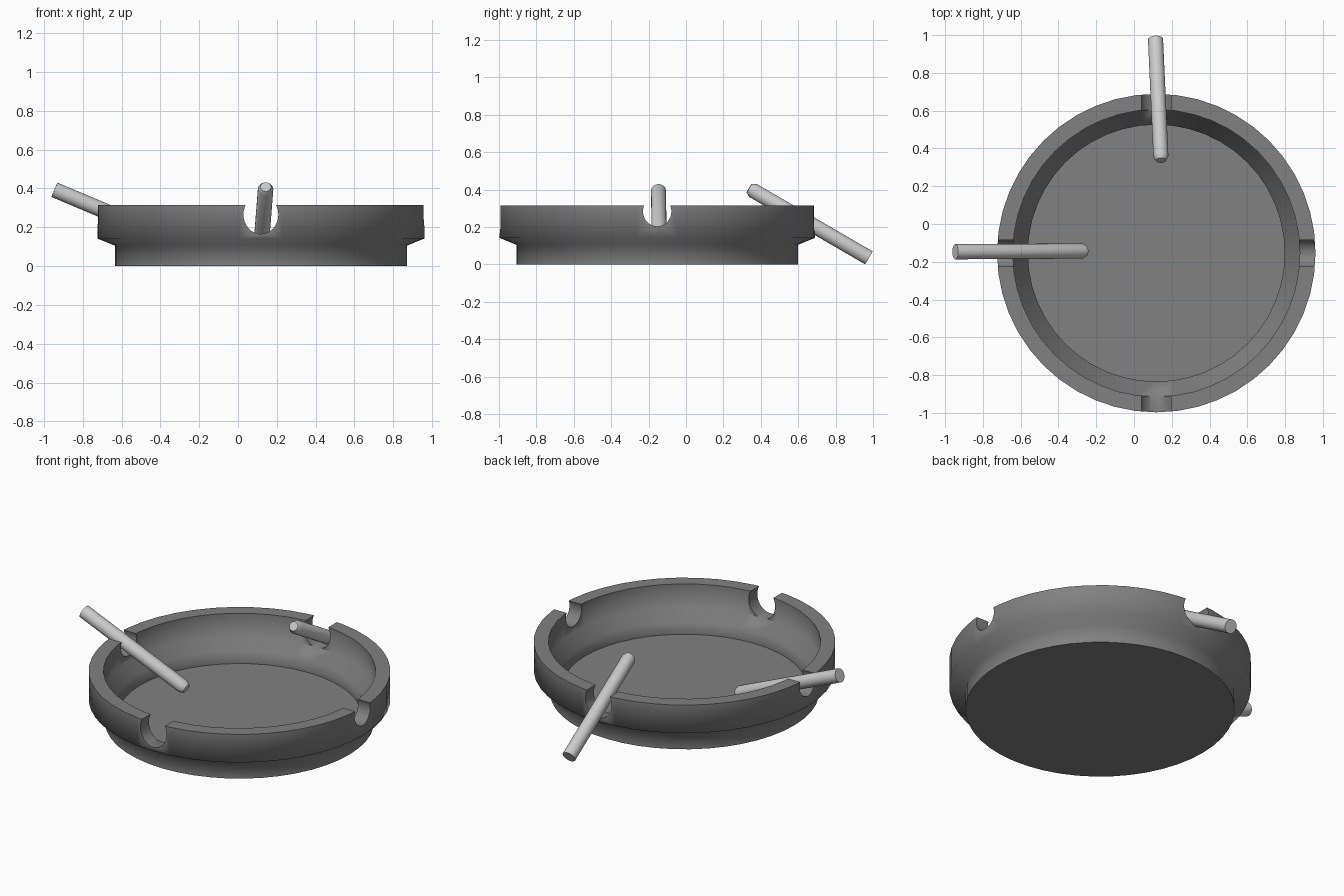
import bpy, bmesh, math
from mathutils import Vector

if "Cube" in bpy.data.objects:
    bpy.data.objects.remove(bpy.data.objects["Cube"])

CX, CY = 0.118, -0.154  # dish centre


def lathe(name, profile, sides):
    """Closed solid of revolution; profile runs from bottom centre to top centre."""
    bm = bmesh.new()
    rings = []
    for r, z in profile:
        rings.append([bm.verts.new((r * math.cos(2 * math.pi * i / sides),
                                    r * math.sin(2 * math.pi * i / sides), z))
                      for i in range(sides)])
    for a, b in zip(rings, rings[1:]):
        for i in range(sides):
            j = (i + 1) % sides
            bm.faces.new((a[i], a[j], b[j], b[i]))
    bm.faces.new(rings[0][::-1])
    bm.faces.new(rings[-1])
    bmesh.ops.recalc_face_normals(bm, faces=bm.faces)
    mesh = bpy.data.meshes.new(name)
    bm.to_mesh(mesh)
    bm.free()
    ob = bpy.data.objects.new(name, mesh)
    bpy.context.collection.objects.link(ob)
    return ob


def smooth(ob, degrees):
    bpy.ops.object.select_all(action='DESELECT')
    ob.select_set(True)
    bpy.context.view_layer.objects.active = ob
    bpy.ops.object.shade_smooth_by_angle(angle=math.radians(degrees))


def place_along(ob, start, end):
    d = Vector(end) - Vector(start)
    ob.rotation_euler = d.to_track_quat('Z', 'Y').to_euler()
    ob.location = start


# Dish: stepped outer wall, matching stepped inner wall, flat floor
dish = lathe("ashtray_dish", [
    (0.752, 0.0), (0.752, 0.105), (0.843, 0.142), (0.843, 0.315),
    (0.76, 0.315), (0.76, 0.17), (0.68, 0.12), (0.68, 0.042)], 48)
dish.location = (CX, CY, 0)
dark = bpy.data.materials.new("dark_grey")
dark.diffuse_color = (0.22, 0.22, 0.22, 1)
dark.use_nodes = True
dark.node_tree.nodes["Principled BSDF"].inputs["Base Color"].default_value = dark.diffuse_color
dish.data.materials.append(dark)

# Round rest notches: one long cutter per axis makes two opposite notches
for name, turn, half_w, half_h, z in (("front_back_cutter", 0, 0.09, 0.10, 0.265),
                                      ("side_cutter", 90, 0.076, 0.08, 0.284)):
    cutter = lathe(name, [(1, -1), (1, 1)], 32)
    cutter.data.materials.append(dark)
    cutter.scale = (half_w, half_h, 1)
    cutter.rotation_euler = (math.radians(90), 0, math.radians(turn))
    cutter.location = (CX, CY, z)
    cutter.hide_render = True
    mod = dish.modifiers.new("notch", 'BOOLEAN')
    mod.operation = 'DIFFERENCE'
    mod.solver = 'EXACT'
    mod.object = cutter
    bpy.context.view_layer.objects.active = dish
    bpy.ops.object.modifier_apply(modifier=mod.name)
    bpy.data.objects.remove(cutter)
smooth(dish, 70)

# Cigarettes: plain outer end, tapered inner tip
for name, start, end in (
        ("left_cigarette", (-0.946, -0.147, 0.393), (-0.252, -0.143, 0.10)),
        ("back_cigarette", (0.114, 0.977, 0.036), (0.143, 0.337, 0.408))):
    length = (Vector(end) - Vector(start)).length
    cig = lathe(name, [(0.04, 0), (0.04, length - 0.025), (0.027, length)], 24)
    place_along(cig, start, end)
    smooth(cig, 30)
